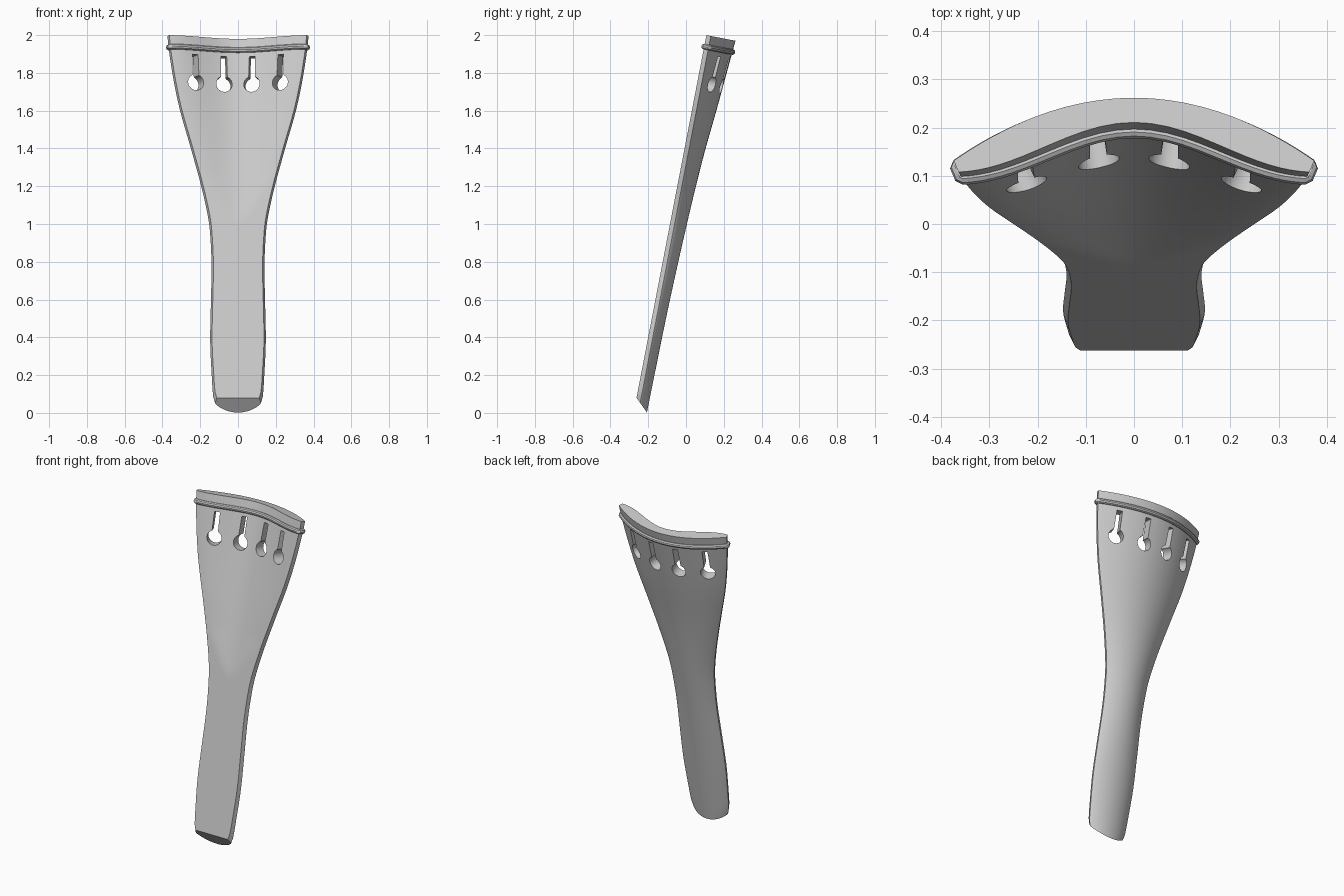
import bpy, bmesh
from math import sin, cos, pi, atan, radians
from mathutils import Matrix, Vector

cube = bpy.data.objects.get("Cube")
if cube:
    bpy.data.objects.remove(cube, do_unlink=True)

grey = bpy.data.materials.new("plain_grey")
grey.use_nodes = True
colour = (0.6, 0.6, 0.6, 1)
grey.diffuse_color = colour
grey.node_tree.nodes["Principled BSDF"].inputs["Base Color"].default_value = colour

# Lean of the whole part: local x = width, y = depth, z = length
LEAN = Matrix.Translation((0, -0.262, 0.08)) @ Matrix.Rotation(-radians(10.9), 4, 'X')
LENGTH, ROWS, COLS = 1.955, 64, 32
HOLLOW_START = 0.95

# Half width and depth of the back along the length
WIDTH = [(0, .122), (.03, .131), (.12, .138), (.3, .147), (.5, .144), (.7, .14), (.85, .145),
         (.97, .157), (1.15, .196), (1.35, .25), (1.55, .306), (1.7, .338), (1.85, .362), (1.955, .374)]
DEPTH = [(0, .069), (.5, .075), (.95, .088), (1.3, .105), (1.6, .13), (1.955, .157)]


def curve_at(keys, u):
    """Smooth interpolation through the key points."""
    i = max(k for k in range(len(keys) - 1) if keys[k][0] <= u or k == 0)

    def slope(k):
        a, b = keys[max(k - 1, 0)], keys[min(k + 1, len(keys) - 1)]
        return (b[1] - a[1]) / (b[0] - a[0])
    (u0, a), (u1, b) = keys[i], keys[i + 1]
    h = u1 - u0
    s = (u - u0) / h
    return (a * (1 + 2 * s) * (1 - s) ** 2 + b * s * s * (3 - 2 * s)
            + h * slope(i) * s * (1 - s) ** 2 + h * slope(i + 1) * s * s * (s - 1))


def section(u):
    """Closed outline at u: hollowed front, then rounded back."""
    w, d = curve_at(WIDTH, u), curve_at(DEPTH, u)
    grow = max(0, (u - HOLLOW_START) / (LENGTH - HOLLOW_START))
    reach = w * min(1, (grow * 4) ** 0.5) + 1e-5
    ts = [sin(pi * (k / COLS - 0.5)) for k in range(COLS + 1)]
    front, back = [], []
    for t in ts:
        x = t * (w - .01)
        front.append((x, 0.105 * grow * (0.5 + 0.5 * cos(pi * min(1, abs(x) / reach)))))
        back.append((t * w, .024 + (d - .024) * max(0, 1 - t * t) ** (0.8 + 0.2 * grow)))
    # slanted lower end
    slant = 0.96 * max(0, 1 - u / 0.3)
    return [Vector((x, v, u - slant * v)) for x, v in front + back[::-1]]


def add_object(name, bm):
    bmesh.ops.recalc_face_normals(bm, faces=bm.faces)
    mesh = bpy.data.meshes.new(name)
    bm.to_mesh(mesh)
    bm.free()
    mesh.materials.append(grey)
    ob = bpy.data.objects.new(name, mesh)
    bpy.context.collection.objects.link(ob)
    ob.matrix_world = LEAN
    return ob


# Body lofted through the sections
bm = bmesh.new()
rings = [[bm.verts.new(p) for p in section(LENGTH * r / ROWS)] for r in range(ROWS + 1)]
n = len(rings[0])
for a, b in zip(rings, rings[1:]):
    for k in range(n):
        j = (k + 1) % n
        bm.faces.new((a[k], a[j], b[j], b[k]))
for ring in (rings[0], rings[-1]):
    for k in range(COLS):
        bm.faces.new((ring[k], ring[k + 1], ring[n - 2 - k], ring[n - 1 - k]))
body = add_object("tailpiece_body", bm)

# Keyhole cutters, each facing square to the curved wall
outline = [(.043 * sin(a), -.043 * cos(a))
           for a in [radians(-156 + 312 * k / 32) for k in range(33)]]
outline += [(.016, .152), (-.016, .152)]
cutters = []
for x, v in ((-.24, .06), (-.08, .115), (.08, .115), (.24, .06)):
    bm = bmesh.new()
    place = Matrix.Translation((x, v, 1.705)) @ Matrix.Rotation(-atan(1.9 * x), 4, 'Z')
    ends = [[bm.verts.new(place @ Vector((px, side, pz))) for px, pz in outline]
            for side in (-.12, .12)]
    for end in ends:
        bm.faces.new(end)
    for k in range(len(outline)):
        j = (k + 1) % len(outline)
        bm.faces.new((ends[0][k], ends[0][j], ends[1][j], ends[1][k]))
    cutter = add_object("keyhole_cutter", bm)
    cutter.hide_render = True
    cutters.append(cutter)
    cut = body.modifiers.new("keyhole", 'BOOLEAN')
    cut.operation, cut.solver, cut.object = 'DIFFERENCE', 'EXACT', cutter

bpy.context.view_layer.update()
cut_mesh = bpy.data.meshes.new_from_object(body.evaluated_get(bpy.context.evaluated_depsgraph_get()))
body.modifiers.clear()
body.data = cut_mesh
for cutter in cutters:
    bpy.data.objects.remove(cutter, do_unlink=True)

# Rounded ridge running round the outline below the top lip
bm = bmesh.new()
path = section(1.893)
SIDES, RADIUS = 10, 0.015
tubes = []
for k, p in enumerate(path):
    along = (path[(k + 1) % n] - path[k - 1]).normalized()
    out = along.cross(Vector((0, 0, 1)))
    tubes.append([bm.verts.new(p + RADIUS * (out * cos(a) + Vector((0, 0, sin(a)))))
                  for a in [2 * pi * s / SIDES for s in range(SIDES)]])
for k in range(n):
    a, b = tubes[k], tubes[(k + 1) % n]
    for s in range(SIDES):
        r = (s + 1) % SIDES
        bm.faces.new((a[s], a[r], b[r], b[s]))
ridge = add_object("string_ridge", bm)

# Smooth shading with crisp edges
bpy.ops.object.select_all(action='DESELECT')
for ob in (body, ridge):
    ob.select_set(True)
bpy.context.view_layer.objects.active = body
bpy.ops.object.shade_smooth_by_angle(angle=radians(32))
